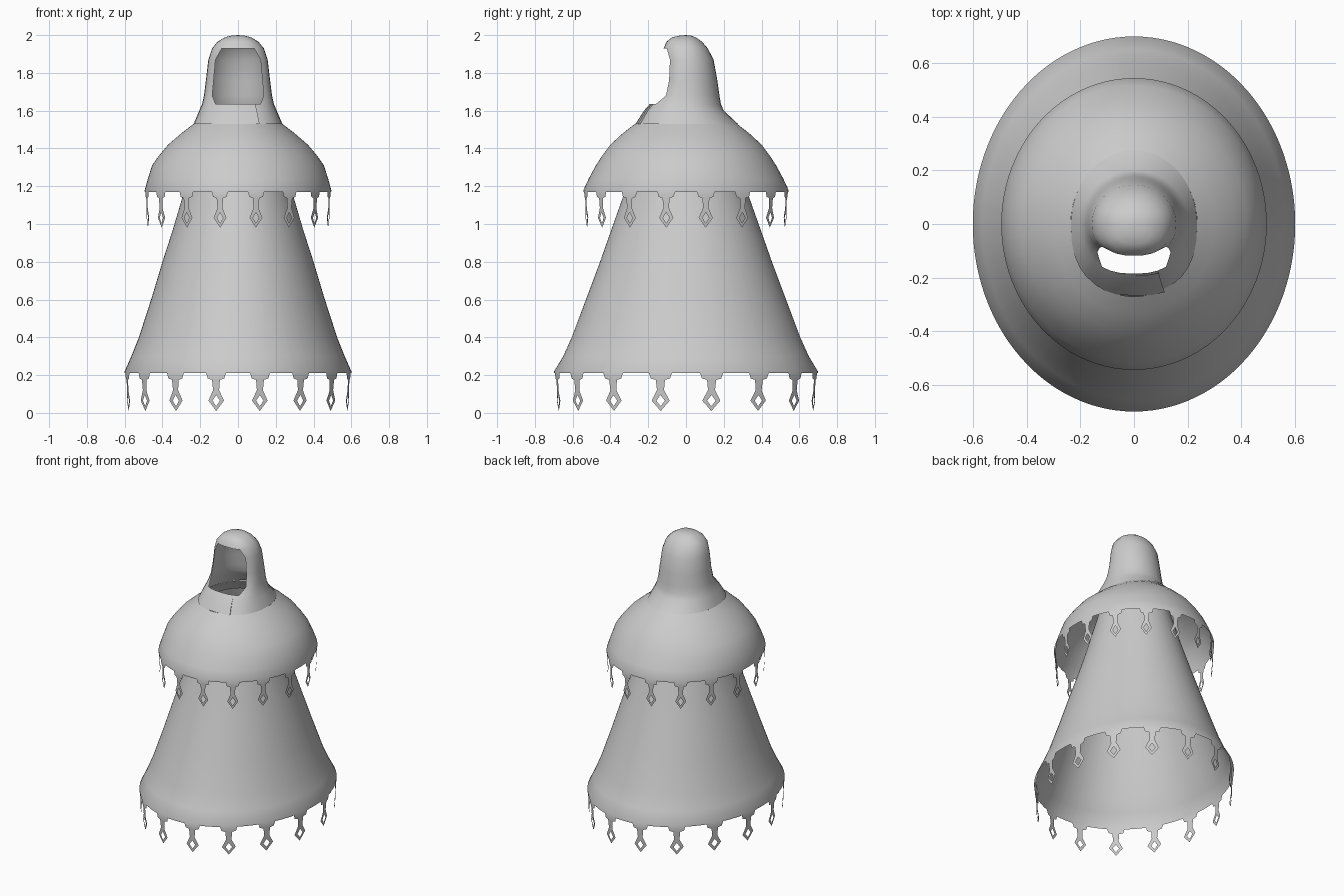
import bpy, bmesh, math

cube = bpy.data.objects.get("Cube")
if cube:
    bpy.data.objects.remove(cube)

# Single cloth colour
cloth = bpy.data.materials.new("grey cloth")
cloth.use_nodes = True
GREY = (0.6, 0.6, 0.6, 1)
cloth.diffuse_color = GREY
cloth.node_tree.nodes["Principled BSDF"].inputs["Base Color"].default_value = GREY


def finish(bm, name, angle=40):
    """Merge seams and turn the bmesh into a smooth cloth object."""
    bmesh.ops.remove_doubles(bm, verts=bm.verts, dist=0.0005)
    bmesh.ops.recalc_face_normals(bm, faces=bm.faces)
    mesh = bpy.data.meshes.new(name)
    bm.to_mesh(mesh)
    bm.free()
    mesh.materials.append(cloth)
    obj = bpy.data.objects.new(name, mesh)
    bpy.context.collection.objects.link(obj)
    bpy.ops.object.select_all(action="DESELECT")
    obj.select_set(True)
    bpy.context.view_layer.objects.active = obj
    bpy.ops.object.shade_smooth_by_angle(angle=math.radians(angle))
    return obj


# One half of the repeating hem: (share of the half repeat, drop below the hem)
COLUMNS = [0, 0.18, 0.38, 0.45, 0.72, 1]
EDGE_DROP = [0.045, 0.045, 0.038, 0.01, 0.01, 0.01]
STRAP = [(0, 0.045), (0.18, 0.045), (0.14, 0.1), (0, 0.1)]
DIAMOND_TOP = [(0, 0.1), (0.14, 0.1), (0.36, 0.155), (0.17, 0.155), (0, 0.125)]
DIAMOND_TIP = [(0.17, 0.155), (0.36, 0.155), (0, 0.21), (0, 0.185)]
PENDANTS = 16


def garment(name, rings, drop_scale):
    """Elliptical skirt from (z, x radius, y radius) rings with a hanging trim."""
    bm = bmesh.new()
    half = math.pi / PENDANTS
    hem_z, hem_x, hem_y = rings[-1]

    def point(angle, z, rx, ry):
        return bm.verts.new((rx * math.sin(angle), -ry * math.cos(angle), z))

    def face(points):
        bm.faces.new([point(*p) for p in points])

    for i in range(PENDANTS):
        centre = (2 * i + 1) * half
        for side in (-1, 1):
            def trim(u, drop):
                inset = 1 - 0.08 * drop
                return (centre + side * u * half, hem_z - drop * drop_scale,
                        hem_x * inset, hem_y * inset)

            for c in range(len(COLUMNS) - 1):
                u0, u1 = COLUMNS[c], COLUMNS[c + 1]
                a0, a1 = centre + side * u0 * half, centre + side * u1 * half
                for upper, lower in zip(rings, rings[1:]):
                    face([(a0, *upper), (a1, *upper), (a1, *lower), (a0, *lower)])
                face([trim(u0, 0), trim(u1, 0),
                      trim(u1, EDGE_DROP[c + 1]), trim(u0, EDGE_DROP[c])])
            for outline in (STRAP, DIAMOND_TOP, DIAMOND_TIP):
                face([trim(u, d) for u, d in outline])
    return finish(bm, name)


# Long robe and shoulder cape
garment("robe", [(1.5, 0.2, 0.215), (1.14, 0.295, 0.335), (0.97, 0.345, 0.395),
                 (0.8, 0.4, 0.455), (0.6, 0.46, 0.53), (0.4, 0.525, 0.605),
                 (0.3, 0.565, 0.65), (0.22, 0.6, 0.698)], 1)
garment("shoulder_cape", [(1.53, 0.235, 0.27), (1.48, 0.3, 0.335), (1.42, 0.37, 0.4),
                          (1.36, 0.42, 0.445), (1.31, 0.455, 0.477),
                          (1.24, 0.477, 0.515), (1.18, 0.494, 0.543)], 0.95)

# Hood rings: z, half width, front depth, back depth
HOOD = [(1.53, 0.235, 0.258, 0.275), (1.6, 0.205, 0.215, 0.2),
        (1.635, 0.19, 0.185, 0.185), (1.68, 0.18, 0.14, 0.177),
        (1.76, 0.17, 0.118, 0.166), (1.87, 0.157, 0.112, 0.146),
        (1.93, 0.137, 0.118, 0.115), (1.965, 0.108, 0.103, 0.085),
        (1.988, 0.07, 0.075, 0.053), (1.997, 0.035, 0.035, 0.027)]
SEGMENTS = 32
CHIN, BROW = 2, 5


def hood_point(k, ring, scale=1):
    z, rx, front, back = HOOD[ring]
    s, c = math.sin(k * math.tau / SEGMENTS), math.cos(k * math.tau / SEGMENTS)
    power = 0.8 if c > 0 else 1
    x = math.copysign(abs(s) ** power, s) * rx
    y = -front * c ** power if c > 0 else -back * c
    return (x * scale, y * scale, z)


# Hood with a rounded face opening
bm = bmesh.new()
for k in range(-SEGMENTS // 2, SEGMENTS // 2):
    for r in range(len(HOOD) - 1):
        quad = [(k, r), (k + 1, r), (k + 1, r + 1), (k, r + 1)]
        if CHIN <= r <= BROW and -4 <= k < 4:
            # Keep only a corner triangle at the four corners of the opening
            if r not in (CHIN, BROW) or k not in (-4, 3):
                continue
            inner = -3 if k == -4 else 3
            quad.remove((inner, r + 1 if r == CHIN else r))
        bm.faces.new([bm.verts.new(hood_point(*q)) for q in quad])
    top = len(HOOD) - 1
    bm.faces.new([bm.verts.new(p) for p in
                  (hood_point(k, top), hood_point(k + 1, top), (0, 0, 2))])
finish(bm, "hood")

# Overlapping front flap below the face, with a raised edge on one side
bm = bmesh.new()
strips = [(-3, 1.005), (-2, 1.02), (-1, 1.03), (0, 1.035), (1, 1.04), (2, 1.05), (2, 1)]
for (k0, s0), (k1, s1) in zip(strips, strips[1:]):
    for r in range(CHIN):
        bm.faces.new([bm.verts.new(hood_point(*q)) for q in
                      ((k0, r, s0), (k1, r, s1), (k1, r + 1, s1), (k0, r + 1, s0))])
finish(bm, "front_flap", 30)
